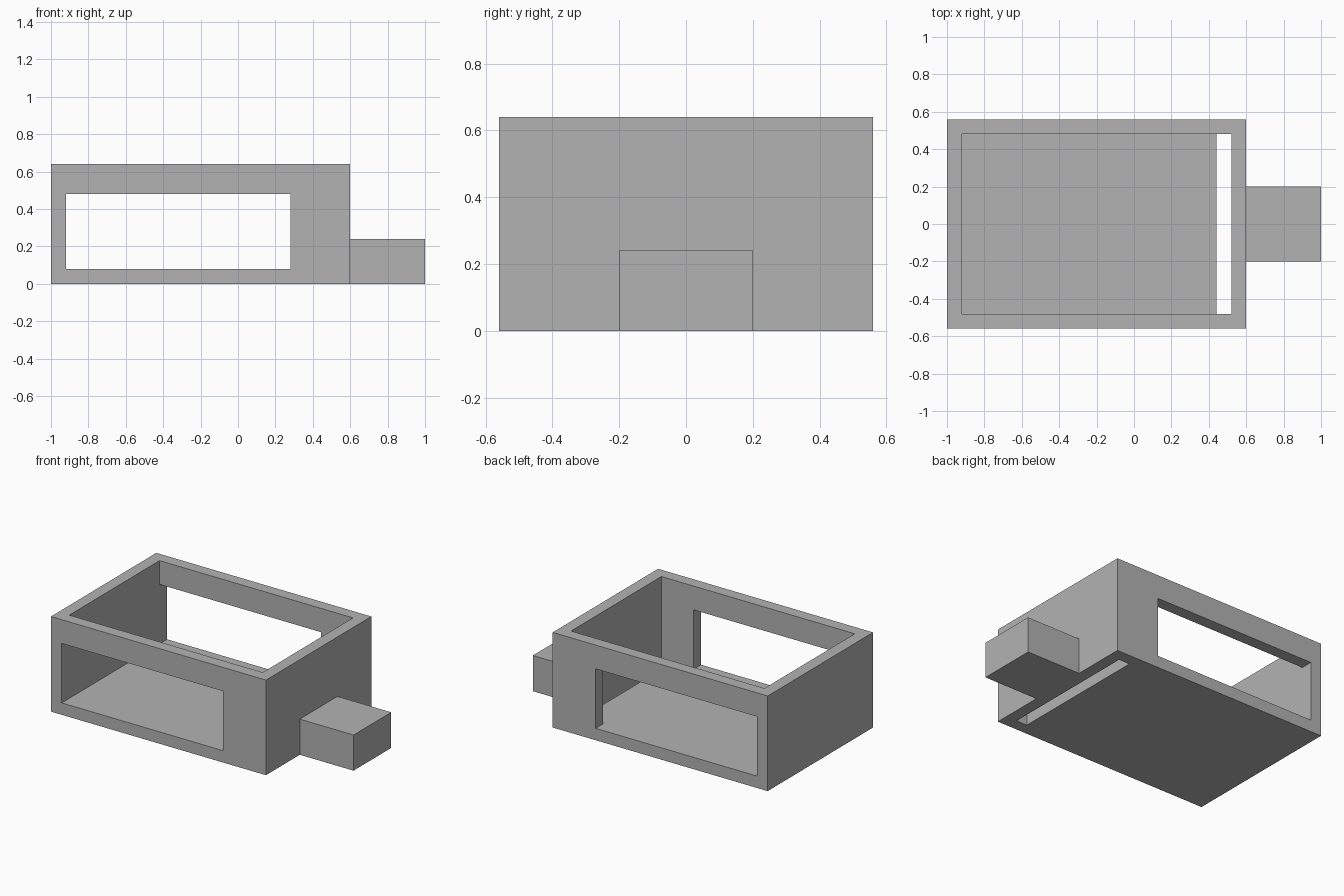
import bpy
from mathutils import Vector

default_cube = bpy.data.objects.get("Cube")
if default_cube:
    bpy.data.objects.remove(default_cube, do_unlink=True)

# Single plain grey material
grey = bpy.data.materials.new("plain_grey")
grey.use_nodes = True
colour = (0.45, 0.45, 0.45, 1.0)
grey.diffuse_color = colour
grey.node_tree.nodes["Principled BSDF"].inputs["Base Color"].default_value = colour


def box(name, low, high):
    """Axis-aligned box between two corners."""
    low, high = Vector(low), Vector(high)
    bpy.ops.mesh.primitive_cube_add(size=1, location=(low + high) / 2)
    obj = bpy.context.object
    obj.name = name
    obj.scale = high - low
    bpy.ops.object.transform_apply(location=True, rotation=False, scale=True)
    obj.data.materials.append(grey)
    return obj


def cut(target, cutter):
    """Subtract the cutter from the target, then discard it."""
    cutter.hide_render = True
    mod = target.modifiers.new("cut", "BOOLEAN")
    mod.operation = "DIFFERENCE"
    mod.solver = "EXACT"
    mod.object = cutter
    bpy.context.view_layer.objects.active = target
    bpy.ops.object.modifier_apply(modifier=mod.name)
    bpy.data.objects.remove(cutter, do_unlink=True)


WALL = 0.08
X0, X1, Y, TOP = -1.0, 0.6, 0.56, 0.64
IN_X0, IN_X1, IN_Y = X0 + WALL, X1 - WALL, Y - WALL

# Open-topped tray
body = box("open_case", (X0, -Y, 0), (X1, Y, TOP))
cut(body, box("cavity_cutter", (IN_X0, -IN_Y, WALL), (IN_X1, IN_Y, 1)))

# Matching windows through the front and back walls
cut(body, box("window_cutter", (IN_X0, -1, WALL), (0.28, 1, 0.48)))

# Narrow slot through the floor beside the end wall
cut(body, box("slot_cutter", (IN_X1 - WALL, -IN_Y, -1), (IN_X1, IN_Y, 0.3)))

# Solid block on the left end
box("end_block", (X1, -0.2, 0), (1.0, 0.2, 0.24))
